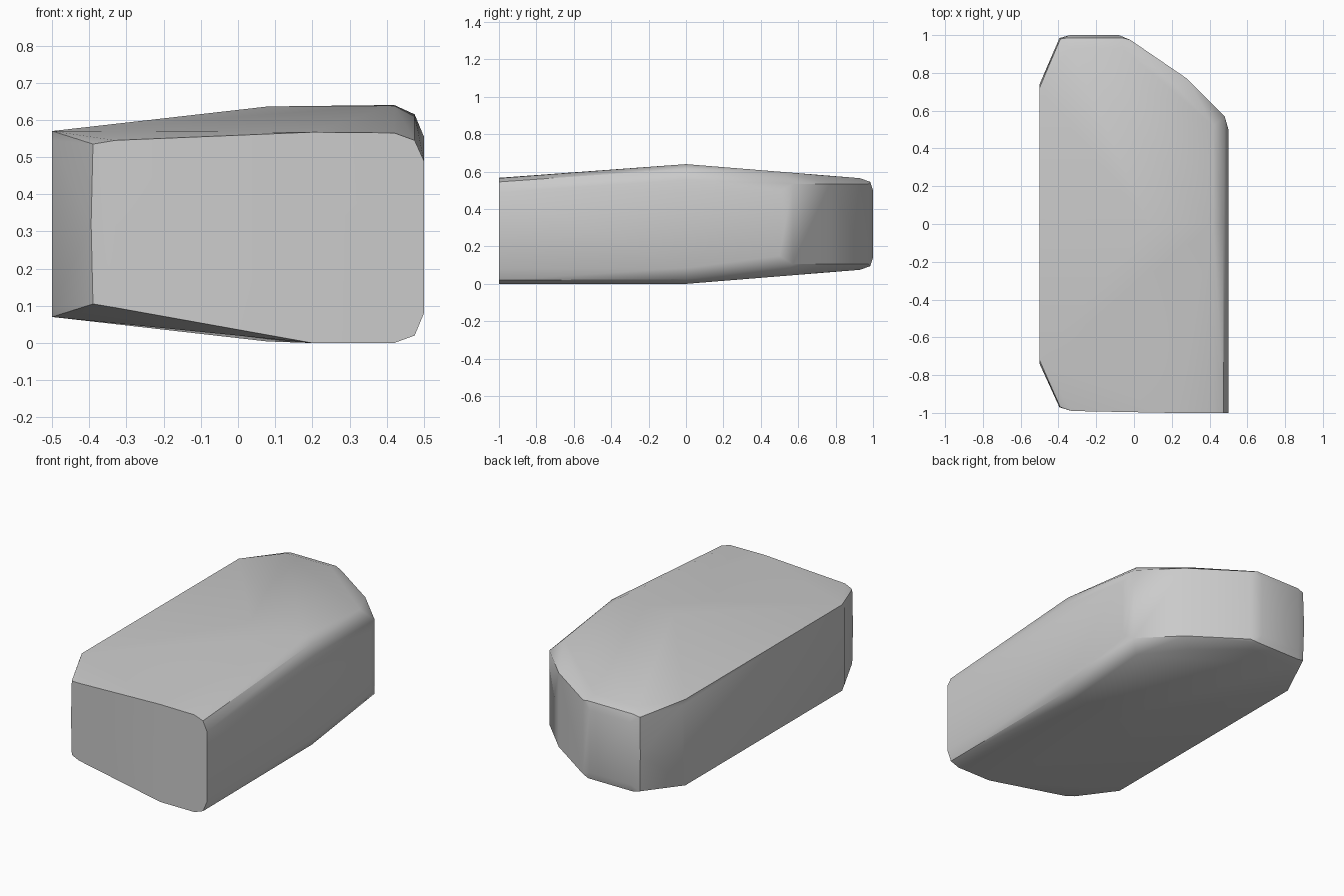
import bpy
import bmesh
import math

HEIGHT = 0.64

default_cube = bpy.data.objects.get("Cube")
if default_cube:
    bpy.data.objects.remove(default_cube, do_unlink=True)


def make_material(name, colour):
    material = bpy.data.materials.new(name)
    material.use_nodes = True
    material.diffuse_color = colour
    material.node_tree.nodes["Principled BSDF"].inputs["Base Color"].default_value = colour
    return material


# Key corners of the upper half; the lower half mirrors them about mid height
left_side = [(-0.5, 0.72, 0.57), (-0.5, 0.74, 0.545), (-0.39, 0.98, 0.535),
             (-0.395, 0.984, 0.32)]
rear_face = [(-0.34, 1, 0.5), (-0.08, 1, 0.5), (-0.35, 0.985, 0.545),
             (-0.06, 0.985, 0.545), (-0.34, 0.93, 0.565), (-0.06, 0.93, 0.565)]
rear_slant = [(-0.02, 0.975, 0.535), (0.28, 0.77, 0.535), (0.48, 0.57, 0.535),
              (0.22, 0.73, 0.58), (0.42, 0.52, 0.598), (0.5, 0.5, 0.49)]
ridge = [(0.08, 0, 0.636), (0.42, 0, 0.64), (0.475, 0, 0.615), (0.5, 0, 0.555)]
front_left = [(-0.39, -0.97, 0.535), (-0.395, -0.97, 0.32), (-0.33, -0.99, 0.545)]

# Front end: sloped above, level with the ground below
front_upper = [(0.2, -1, 0.567), (0.42, -1, 0.565), (0.475, -1, 0.545), (0.5, -1, 0.49)]
front_lower = [(0.2, -1, 0), (0.42, -1, 0), (0.475, -1, 0.02), (0.5, -1, 0.08)]

left_front_end = [(x, -y, z) for x, y, z in left_side[:2]]
mirrored = left_side + left_front_end + rear_face + rear_slant + ridge + front_left
lower = [(x, y, HEIGHT - z) for x, y, z in mirrored]

# Wrap the corners in one convex block
bm = bmesh.new()
for point in mirrored + lower + front_upper + front_lower:
    bm.verts.new(point)
bmesh.ops.remove_doubles(bm, verts=bm.verts, dist=0.001)
hull = bmesh.ops.convex_hull(bm, input=bm.verts)
inner = {v for v in hull["geom_interior"] if isinstance(v, bmesh.types.BMVert)}
bmesh.ops.delete(bm, geom=list(inner), context="VERTS")
bmesh.ops.dissolve_limit(bm, angle_limit=math.radians(1), verts=bm.verts, edges=bm.edges)
bmesh.ops.recalc_face_normals(bm, faces=bm.faces)

mesh = bpy.data.meshes.new("stone_block")
bm.to_mesh(mesh)
bm.free()
block = bpy.data.objects.new("stone_block", mesh)
bpy.context.collection.objects.link(block)
mesh.materials.append(make_material("stone_grey", (0.6, 0.6, 0.6, 1)))

# Soft faces with crisp main edges
bpy.ops.object.select_all(action="DESELECT")
block.select_set(True)
bpy.context.view_layer.objects.active = block
bpy.ops.object.shade_smooth_by_angle(angle=math.radians(35))
